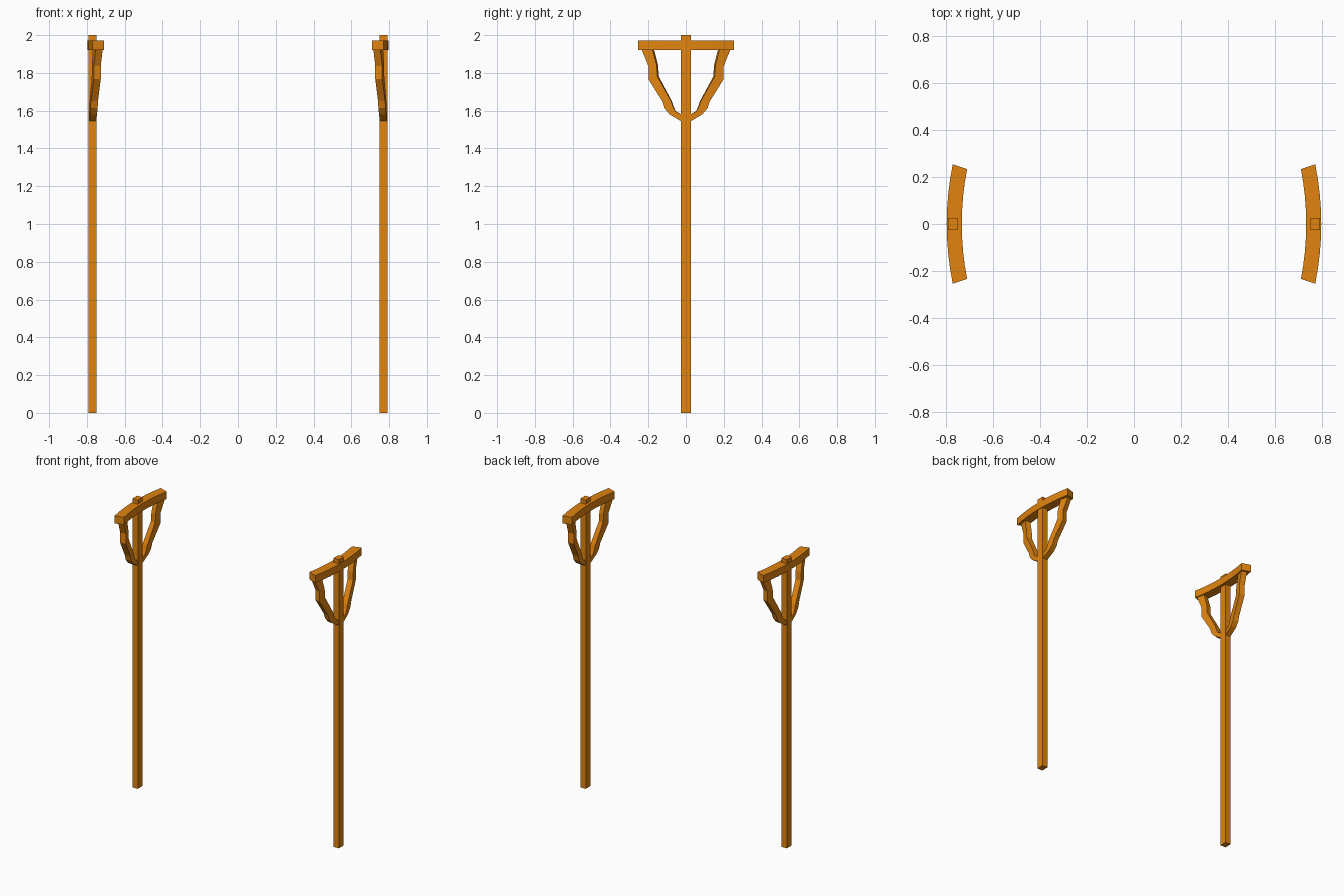
import bpy, math

if "Cube" in bpy.data.objects:
    bpy.data.objects.remove(bpy.data.objects["Cube"])

mat = bpy.data.materials.new("orange_wood")
mat.diffuse_color = (0.75, 0.23, 0.005, 1)
mat.use_nodes = True
mat.node_tree.nodes["Principled BSDF"].inputs["Base Color"].default_value = mat.diffuse_color


def loft(name, rings):
    """Skin a list of four-point rings into a closed bar."""
    verts = [p for ring in rings for p in ring]
    faces = [(3, 2, 1, 0), tuple(len(verts) - 4 + i for i in range(4))]
    for k in range(len(rings) - 1):
        a = 4 * k
        for i in range(4):
            j = (i + 1) % 4
            faces.append((a + i, a + j, a + 4 + j, a + 4 + i))
    me = bpy.data.meshes.new(name)
    me.from_pydata(verts, [], faces)
    me.materials.append(mat)
    ob = bpy.data.objects.new(name, me)
    bpy.context.collection.objects.link(ob)
    # consistent outward normals
    import bmesh
    bm = bmesh.new()
    bm.from_mesh(me)
    bmesh.ops.recalc_face_normals(bm, faces=bm.faces)
    bm.to_mesh(me)
    bm.free()
    return ob


# brace outline (y, z): outer edge and inner edge
OUTER = [(0, 1.543), (.027, 1.545), (.085, 1.581), (.112, 1.613),
         (.124, 1.65), (.197, 1.767), (.197, 1.836), (.234, 1.925)]
INNER = [(0, 1.578), (.027, 1.581), (.055, 1.598), (.066, 1.62),
         (.076, 1.65), (.150, 1.782), (.153, 1.84), (.176, 1.925)]


def wrap(p, r):
    """Place a (y, z) point on a vertical cylinder of radius r."""
    t = p[0] / 0.77
    return (r * math.cos(t), r * math.sin(t), p[1])


for side, s in (("right", 1), ("left", -1)):
    def flip(p, m=1):
        return (s * p[0], m * p[1], p[2])

    # upright post
    loft("post_" + side, [[flip((x, y, z)) for x, y in
         ((.75, -.026), (.791, -.026), (.791, .026), (.75, .026))] for z in (0, 2)])

    # curved top rail
    rings = []
    for i in range(-4, 5):
        f = i / 4
        a = f * math.radians(18.2)
        ro, ri = .796 + .015 * f * f, .732 + .015 * f * f
        rings.append([flip((r * math.cos(a), r * math.sin(a), z))
                      for r, z in ((ri, 1.92), (ro, 1.92), (ro, 1.971), (ri, 1.971))])
    loft("top_rail_" + side, rings)

    # wavy braces either side of the post
    for end, m in (("back", 1), ("front", -1)):
        loft(f"brace_{side}_{end}", [
            [flip(wrap(p, r), m) for p, r in
             ((o, .751), (o, .789), (n, .789), (n, .751))]
            for o, n in zip(OUTER, INNER)])
